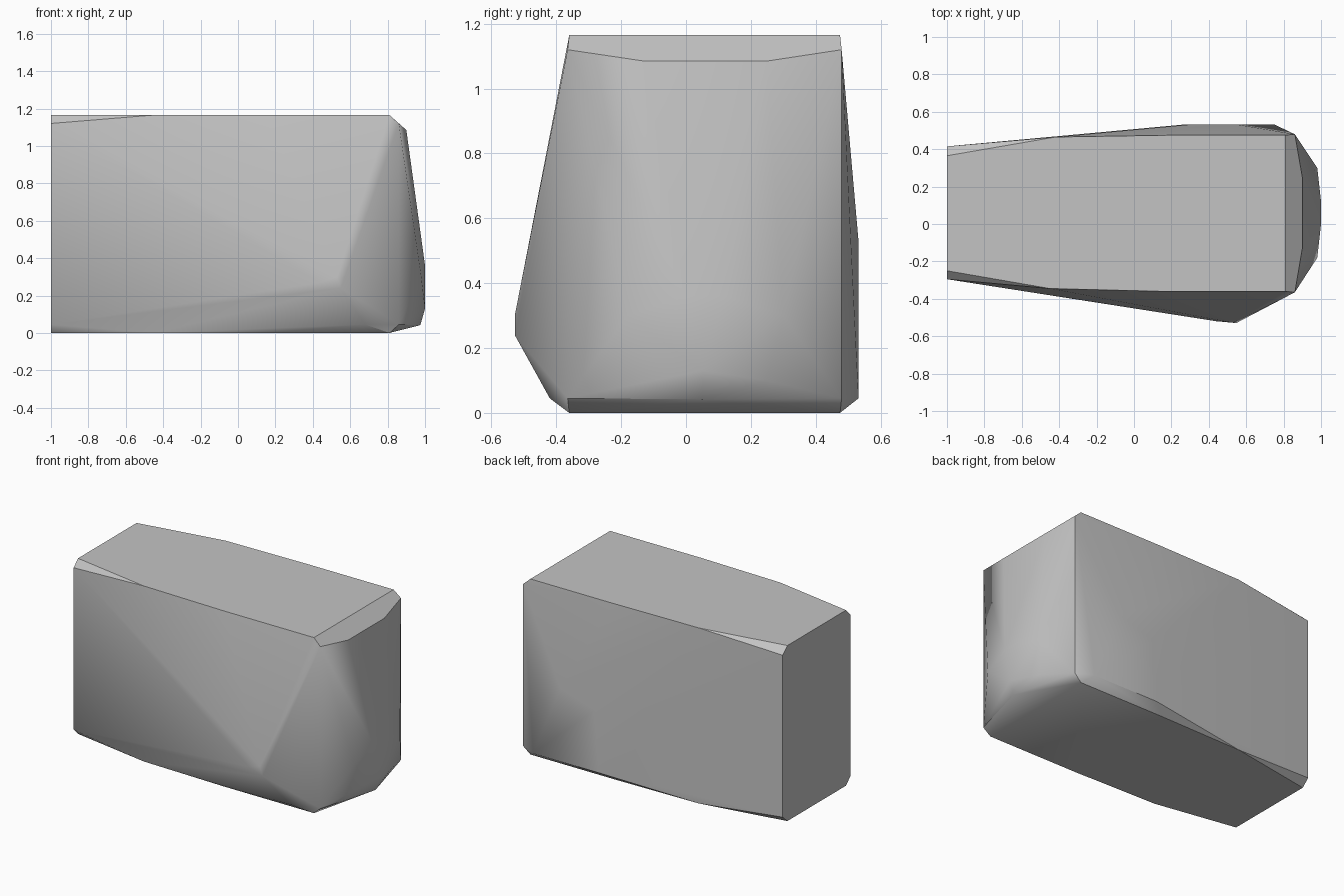
import bpy
import bmesh
import math

# Remove the default cube only
default_cube = bpy.data.objects.get("Cube")
if default_cube:
    bpy.data.objects.remove(default_cube, do_unlink=True)

HEIGHT = 1.165
BEVEL = 0.045


def make_material(name, colour):
    material = bpy.data.materials.new(name)
    material.use_nodes = True
    material.diffuse_color = colour
    shader = material.node_tree.nodes["Principled BSDF"]
    shader.inputs["Base Color"].default_value = colour
    return material


def hull_object(name, points, material):
    """Wrap the corner points in a closed convex skin."""
    mesh = bpy.data.meshes.new(name)
    bm = bmesh.new()
    for point in points:
        bm.verts.new(point)
    result = bmesh.ops.convex_hull(bm, input=bm.verts[:])
    unused = {g for g in result["geom_interior"] + result["geom_unused"]
              if isinstance(g, bmesh.types.BMVert)}
    bmesh.ops.delete(bm, geom=list(unused), context="VERTS")
    # Join coplanar triangles into clean faces
    bmesh.ops.dissolve_limit(bm, angle_limit=math.radians(0.5),
                             verts=bm.verts[:], edges=bm.edges[:])
    bmesh.ops.recalc_face_normals(bm, faces=bm.faces[:])
    bm.to_mesh(mesh)
    bm.free()
    mesh.materials.append(material)
    obj = bpy.data.objects.new(name, mesh)
    bpy.context.collection.objects.link(obj)
    return obj


# Flat outline shared by the top and the base
outline = [(-1, -0.25), (-0.45, -0.345), (0.15, -0.36), (0.81, -0.36),
           (0.81, 0.475), (0.2, 0.475), (-0.42, 0.465), (-1, 0.365)]

# Upright edges of the cut end and of the rounded end
uprights = [(-1, -0.295), (-1, 0.415), (0.86, -0.365), (0.86, 0.48)]

# Rim under the top bevel of the rounded end
upper_rim = [(0.9, -0.13, 1.085), (0.9, 0.25, 1.085)]

# Belly of the rounded end
end_belly = [(0.98, -0.18, 0.3), (1, 0, 0.36), (1, 0.12, 0.36),
             (1, 0.05, 0.13), (0.98, 0.3, 0.3), (0.975, 0.05, 0.042),
             (0.94, -0.13, 0.11), (0.95, 0.25, 0.1)]

# Bulge low on the front
front_bulge = [(0.44, -0.52, 0.27), (0.53, -0.528, 0.3),
               (0.55, -0.528, 0.24), (0.68, -0.42, 0.045)]

# Broad swelling on the back
back_swell = [(0.27, 0.532, 0.045), (0.75, 0.532, 0.045),
              (0.3, 0.532, 0.45), (0.55, 0.532, 0.53)]

corners = upper_rim + end_belly + front_bulge + back_swell
for x, y in outline:
    corners += [(x, y, 0), (x, y, HEIGHT)]
for x, y in uprights:
    corners += [(x, y, BEVEL), (x, y, HEIGHT - BEVEL)]

stone_grey = make_material("stone grey", (0.55, 0.55, 0.55, 1))
block = hull_object("stone_block", corners, stone_grey)

# Soft shading that keeps the hard rims
bpy.ops.object.select_all(action="DESELECT")
block.select_set(True)
bpy.context.view_layer.objects.active = block
bpy.ops.object.shade_smooth_by_angle(angle=math.radians(30))
